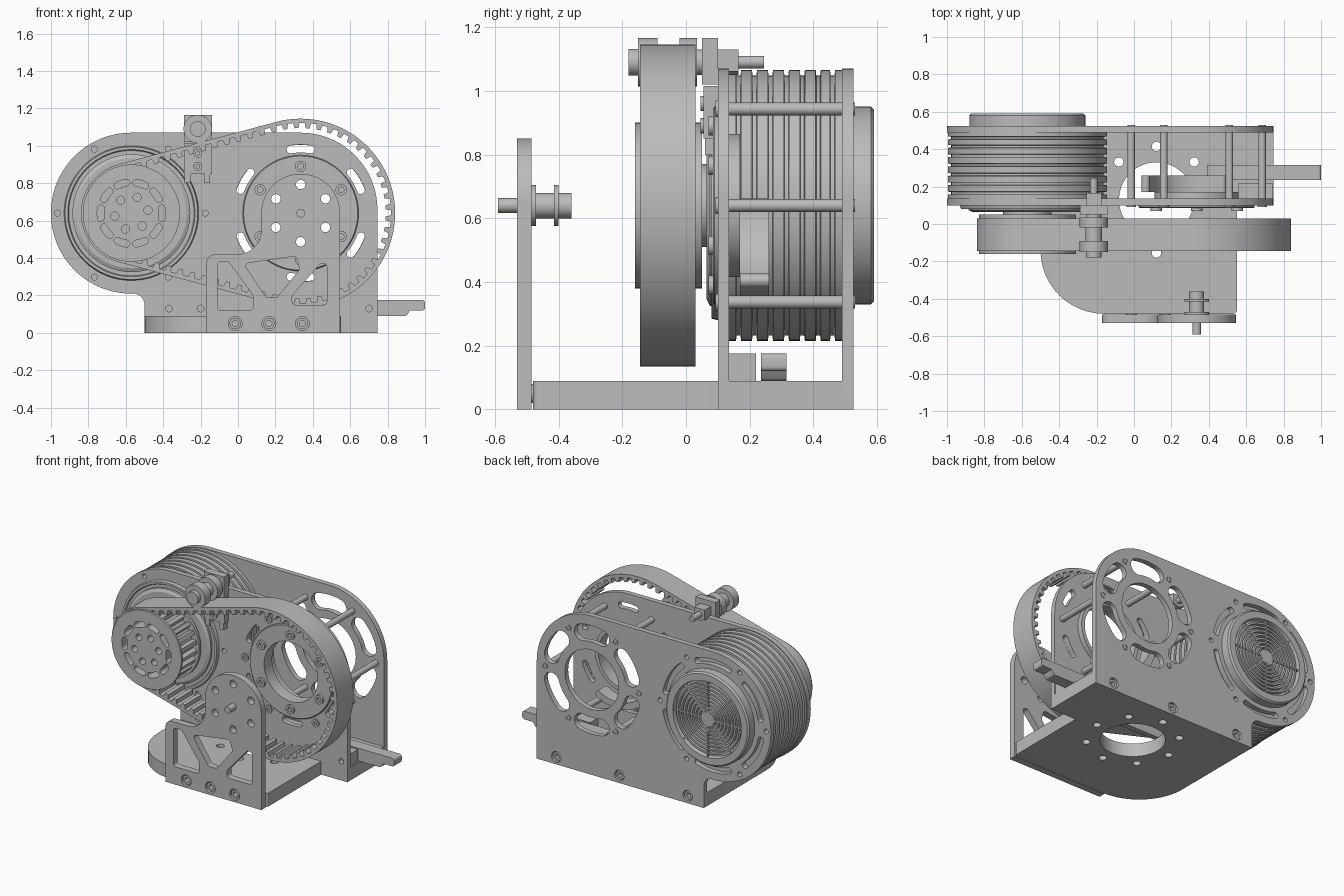
import bpy, bmesh
from math import pi, sin, cos, tan, acos, atan2, radians
from mathutils import Vector

if "Cube" in bpy.data.objects:
    bpy.data.objects.remove(bpy.data.objects["Cube"])

GREY = (0.5, 0.5, 0.5, 1)
mat = bpy.data.materials.new("machined grey")
mat.use_nodes = True
mat.diffuse_color = GREY
mat.node_tree.nodes["Principled BSDF"].inputs["Base Color"].default_value = GREY

MOTOR, HUB = (-0.57, 0.64), (0.335, 0.64)
parts = []


def finish(name, bm):
    bmesh.ops.remove_doubles(bm, verts=bm.verts, dist=1e-5)
    bmesh.ops.recalc_face_normals(bm, faces=bm.faces)
    me = bpy.data.meshes.new(name)
    bm.to_mesh(me)
    bm.free()
    me.materials.append(mat)
    ob = bpy.data.objects.new(name, me)
    bpy.context.collection.objects.link(ob)
    parts.append(ob)
    return ob


def box(name, x, y, z):
    bm = bmesh.new()
    bmesh.ops.create_cube(bm, size=1)
    for v in bm.verts:
        v.co = [lo + (c + 0.5) * (hi - lo) for c, (lo, hi) in zip(v.co, (x, y, z))]
    return finish(name, bm)


def turn(name, c, profile, n=48):
    """Revolve (radius, y) points about the y axis; off-axis profiles close into tubes."""
    bm = bmesh.new()
    vs = [bm.verts.new((r, y, 0)) for r, y in profile]
    es = [bm.edges.new(p) for p in zip(vs, vs[1:])]
    if profile[0][0] > 0:
        es.append(bm.edges.new((vs[-1], vs[0])))
    bmesh.ops.spin(bm, geom=vs + es, cent=(0, 0, 0), axis=(0, 1, 0), angle=2 * pi, steps=n)
    bmesh.ops.translate(bm, verts=bm.verts, vec=(c[0], 0, c[1]))
    return finish(name, bm)


def rod(name, c, r, y0, y1, n=24):
    return turn(name, c, [(0, y0), (r, y0), (r, y1), (0, y1)], n)


def tube(name, c, r0, r1, y0, y1, n=48):
    return turn(name, c, [(r0, y0), (r1, y0), (r1, y1), (r0, y1)], n)


def plate(name, loops, lo, hi, upright=True):
    """Fill an outline with holes and thicken it along y (or z when not upright)."""
    cu = bpy.data.curves.new(name, 'CURVE')
    cu.dimensions, cu.fill_mode, cu.extrude = '2D', 'BOTH', (hi - lo) / 2
    for loop in loops:
        sp = cu.splines.new('POLY')
        sp.points.add(len(loop) - 1)
        for p, q in zip(sp.points, loop):
            p.co = (q[0], q[1], 0, 1)
        sp.use_cyclic_u = True
    tmp = bpy.data.objects.new(name, cu)
    me = bpy.data.meshes.new_from_object(tmp)
    bm = bmesh.new()
    bm.from_mesh(me)
    bpy.data.objects.remove(tmp)
    bpy.data.meshes.remove(me)
    for v in bm.verts:
        x, p, h = v.co
        h += (lo + hi) / 2
        v.co = (x, h, p) if upright else (x, p, h)
    return finish(name, bm)


def polar(c, r, deg):
    return (c[0] + r * cos(radians(deg)), c[1] + r * sin(radians(deg)))


def circle(c, r, n=32):
    return [polar(c, r, 360 * i / n) for i in range(n)]


def around(c, r, count, start=0):
    return [polar(c, r, start + 360 * i / count) for i in range(count)]


def arc_slot(c, r, mid, half, w, n=10):
    """Curved slot with round ends."""
    def sweep(cc, rr, a, b):
        return [polar(cc, rr, a + (b - a) * i / n) for i in range(n + 1)]
    a, b = mid - half, mid + half
    return (sweep(c, r + w, a, b)[:-1] + sweep(polar(c, r, b), w, b, b + 180)[:-1]
            + sweep(c, r - w, b, a)[:-1] + sweep(polar(c, r, a), w, a + 180, a + 360)[:-1])


def rounded(corners, n=12):
    """Polygon from (x, y, corner radius)."""
    out = []
    for i, (x, y, r) in enumerate(corners):
        p = Vector((x, y))
        if not r:
            out.append((x, y))
            continue
        u = (Vector(corners[i - 1][:2]) - p).normalized()
        v = (Vector(corners[(i + 1) % len(corners)][:2]) - p).normalized()
        t = acos(max(-1, min(1, u.dot(v)))) / 2
        c = p + (u + v).normalized() * r / sin(t)
        s, e = p + u * r / tan(t) - c, p + v * r / tan(t) - c
        a = atan2(s.y, s.x)
        d = (atan2(e.y, e.x) - a + pi) % (2 * pi) - pi
        out += [(c.x + r * cos(a + d * k / n), c.y + r * sin(a + d * k / n)) for k in range(n + 1)]
    return out


# Base with a round opening and a ring of holes
BORE = (0.12, 0.13)
base = rounded([(-0.5, 0.49, 0), (-0.5, -0.48, 0.34), (0.55, -0.48, 0.02),
                (0.55, 0.1, 0), (0.745, 0.1, 0), (0.745, 0.49, 0)])
plate("base", [base, circle(BORE, 0.2, 64)] + [circle(p, 0.025) for p in around(BORE, 0.285, 8)],
      0, 0.09, upright=False)


# Side plates sharing one outline
def side_outline(foot):
    return rounded([(-1, 1.07, 0.429), (-1, 0.21, 0.429), (-0.5, 0.21, 0.06), (-0.5, foot, 0),
                    (0.745, foot, 0), (0.745, 1.07, 0.41)], 32)


bolt_ring = [circle(p, 0.016, 16) for p in around(MOTOR, 0.395, 6)]
feet = [circle((x, 0.13), 0.018, 16) for x in (-0.37, -0.2, 0.7)]
plate("middle_plate", [side_outline(0.09), circle(HUB, 0.2, 64)] + bolt_ring + feet
      + [arc_slot(HUB, 0.345, 30 + 60 * i, 9, 0.021) for i in range(6)], 0.1, 0.135)
plate("back_plate", [side_outline(0), circle(HUB, 0.2, 64)] + bolt_ring
      + [arc_slot(HUB, 0.31, 30 + 60 * i, 14, 0.055) for i in range(6)]
      + [arc_slot(MOTOR, 0.36, 30 + 60 * i, 19, 0.02) for i in range(6)]
      + [circle((x, 0.05), 0.035) for x in (-0.38, 0.13, 0.6)], 0.49, 0.525)
for x in (-0.38, 0.13, 0.6):
    tube("base_bolt", (x, 0.05), 0.015, 0.03, 0.485, 0.515, 24)
for p in around(HUB, 0.35, 6):
    rod("standoff", p, 0.02, 0.135, 0.49)
    tube("standoff_screw", p, 0.012, 0.026, 0.092, 0.1, 24)
    tube("standoff_screw", p, 0.012, 0.02, 0.525, 0.53, 24)

# Hub ring and the curved guard behind it
turn("hub_ring", HUB, [(0.2, 0.085), (0.305, 0.085), (0.31, 0.09), (0.31, 0.1),
                       (0.225, 0.1), (0.225, 0.17), (0.2, 0.17)], 64)
for p in around(HUB, 0.25, 6, 30):
    tube("hub_screw", p, 0.015, 0.03, 0.07, 0.085, 24)
plate("hub_guard", [arc_slot(HUB, 0.272, 240, 60, 0.022, 24)], 0.17, 0.26)

# Ribbed motor body
body = [(0, 0.135), (0.425, 0.135)]
for y in (0.165, 0.215, 0.265, 0.315, 0.365, 0.415, 0.46):
    body += [(0.425, y - 0.008), (0.408, y - 0.006), (0.408, y + 0.006), (0.425, y + 0.008)]
turn("motor_body", MOTOR, body + [(0.425, 0.49), (0, 0.49)], 96)
turn("motor_front", MOTOR, [(0, 0.05), (0.13, 0.05), (0.13, 0.065), (0.295, 0.065), (0.315, 0.075),
                            (0.315, 0.09), (0.335, 0.09), (0.34, 0.08), (0.355, 0.08),
                            (0.36, 0.1), (0, 0.1)], 64)

# Vented motor cap: rim, rings and spokes
turn("motor_cap", MOTOR, [(0, 0.525), (0.31, 0.525), (0.31, 0.58), (0.3, 0.59), (0.255, 0.59),
                          (0.25, 0.56), (0, 0.56)], 64)
for i in range(8):
    r = 0.04 + 0.026 * i
    tube("vent_ring", MOTOR, r, r + 0.013, 0.56, 0.582)
for i in range(8):
    a, b = 45 * i - 2, 45 * i + 2
    plate("vent_spoke", [[polar(MOTOR, 0.04, a - 5), polar(MOTOR, 0.252, a + 1),
                          polar(MOTOR, 0.252, b - 1), polar(MOTOR, 0.04, b + 5)]], 0.56, 0.584)
rod("vent_hub", MOTOR, 0.045, 0.56, 0.584)

# Toothed drive pulley between two flanges
vents = [arc_slot(MOTOR, 0.165, 36 * i, 9, 0.018, 6) for i in range(10)]
vents += [circle(p, 0.022, 20) for p in around(MOTOR, 0.09, 6, 10)]
gear = [polar(MOTOR, r, 15 * i + a) for i in range(24)
        for r, a in ((0.215, 0), (0.215, 5), (0.245, 7), (0.245, 13))]
plate("pulley_teeth", [gear] + vents, -0.145, 0.03)
plate("pulley_front_flange", [circle(MOTOR, 0.26, 64)] + vents, -0.16, -0.145)
rod("pulley_back_flange", MOTOR, 0.26, 0.03, 0.05, 64)

# Toothed belt around the small and large circles
SMALL, BIG, TEETH = 0.27, 0.505, 66
span = HUB[0] - MOTOR[0]
wrap = acos((SMALL - BIG) / span)
run = span * sin(wrap)
lengths = (2 * wrap * BIG, run, 2 * (pi - wrap) * SMALL, run)


def belt_point(s, inset):
    arc1, line, arc2, _ = lengths
    if s < arc1:
        c, r, a, slide = HUB, BIG, -wrap + s / BIG, 0
    elif s < arc1 + line:
        c, r, a, slide = HUB, BIG, wrap, s - arc1
    elif s < arc1 + line + arc2:
        c, r, a, slide = MOTOR, SMALL, wrap + (s - arc1 - line) / SMALL, 0
    else:
        c, r, a, slide = MOTOR, SMALL, -wrap, s - arc1 - line - arc2
    r -= inset
    return (c[0] + r * cos(a) - slide * sin(a), c[1] + r * sin(a) + slide * cos(a))


pitch = sum(lengths) / TEETH
outer = [belt_point(pitch * i / 3, 0) for i in range(TEETH * 3)]
inner = [belt_point(pitch * (i + f), d) for i in range(TEETH)
         for f, d in ((0, 0.022), (0.45, 0.022), (0.55, 0.05), (0.9, 0.05))]
plate("belt", [outer, inner], -0.145, 0.03)

# Front bearing bracket
bracket = rounded([(-0.17, 0, 0), (0.545, 0, 0), (0.545, 0.85, 0.208), (0.125, 0.85, 0.208),
                   (0.125, 0.42, 0.13), (-0.17, 0.42, 0.05)], 20)
cutouts = [
    [(-0.11, 0.12), (0.08, 0.12), (0.08, 0.2), (-0.05, 0.38), (-0.11, 0.38)],
    [(0.03, 0.37), (0.31, 0.41), (0.33, 0.34), (0.21, 0.19), (0.15, 0.19)],
    [(0.475, 0.15), (0.475, 0.37), (0.44, 0.37), (0.29, 0.2), (0.29, 0.15)]]
bolts = [(x, 0.05) for x in (-0.015, 0.165, 0.345)]
plate("front_bracket", [bracket] + [rounded([(x, z, 0.018) for x, z in c], 6) for c in cutouts]
      + [circle(p, 0.025) for p in around(HUB, 0.153, 6, 30)]
      + [circle(p, 0.037) for p in bolts], -0.53, -0.485)
for p in bolts:
    tube("bracket_bolt", p, 0.016, 0.03, -0.522, -0.48, 24)
turn("idler_shaft", HUB, [(0, -0.59), (0.023, -0.59), (0.023, -0.49), (0.065, -0.49), (0.065, -0.47),
                          (0.04, -0.47), (0.04, -0.415), (0.065, -0.415), (0.065, -0.4),
                          (0.04, -0.4), (0.04, -0.36), (0, -0.36)], 40)

# Belt tensioner
TENS = (-0.215, 1.09)
turn("tensioner_roller", TENS, [(0, -0.18), (0.042, -0.18), (0.042, -0.15), (0.076, -0.15),
                                (0.076, -0.09), (0.045, -0.09), (0.045, -0.02), (0.076, -0.02),
                                (0.076, 0.035), (0.04, 0.035), (0.04, 0.165), (0.02, 0.165),
                                (0.02, 0.245), (0, 0.245)], 40)
box("tensioner_block", (-0.29, -0.14), (0.05, 0.1), (1.02, 1.165))
box("tensioner_clamp", (-0.255, -0.175), (0.1, 0.165), (1.06, 1.13))
box("tensioner_mount", (-0.29, -0.14), (0.055, 0.1), (0.85, 1.015))
for x in (-0.27, -0.165):
    box("tensioner_leg", (x - 0.015, x + 0.015), (0.06, 0.1), (0.8, 0.86))
for z in (0.89, 0.96):
    tube("tensioner_screw", (TENS[0], z), 0.01, 0.024, 0.045, 0.055, 20)

# Lever and foot at the base
plate("lever", [rounded([(0.39, 0.09, 0), (0.9, 0.09, 0.02), (0.92, 0.12, 0), (1, 0.12, 0.015),
                         (1, 0.175, 0.015), (0.39, 0.175, 0)], 5)], 0.235, 0.315)
box("plate_foot", (0.56, 0.74), (0.135, 0.22), (0.09, 0.175))

bpy.ops.object.select_all(action='DESELECT')
for ob in parts:
    ob.select_set(True)
bpy.context.view_layer.objects.active = parts[0]
bpy.ops.object.shade_smooth_by_angle(angle=radians(25))
